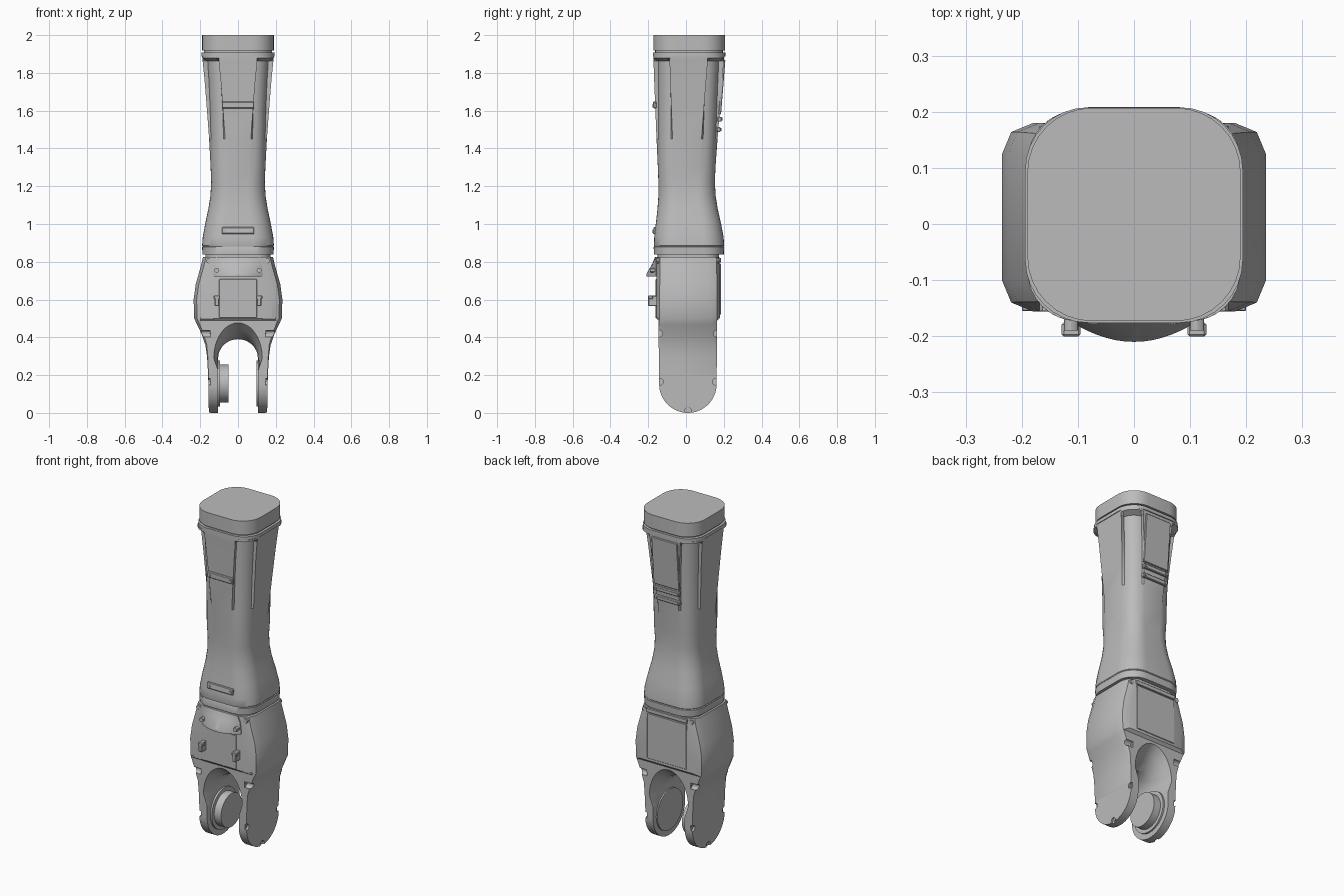
import bpy
import bmesh
from math import sin, cos, pi, radians
from mathutils import Matrix

cube = bpy.data.objects.get("Cube")
if cube:
    bpy.data.objects.remove(cube, do_unlink=True)

grey = bpy.data.materials.new("machine grey")
grey.use_nodes = True
tone = (0.5, 0.5, 0.5, 1)
grey.diffuse_color = tone
grey.node_tree.nodes["Principled BSDF"].inputs["Base Color"].default_value = tone


def finish(name, bm, angle=30):
    bmesh.ops.recalc_face_normals(bm, faces=bm.faces)
    mesh = bpy.data.meshes.new(name)
    bm.to_mesh(mesh)
    bm.free()
    mesh.materials.append(grey)
    obj = bpy.data.objects.new(name, mesh)
    bpy.context.collection.objects.link(obj)
    smooth(obj, angle)
    return obj


def smooth(obj, angle=30):
    bpy.ops.object.select_all(action='DESELECT')
    obj.select_set(True)
    bpy.context.view_layer.objects.active = obj
    bpy.ops.object.shade_smooth_by_angle(angle=radians(angle))


def loft(name, rings, angle=30):
    """Skin a list of equal-length point loops and cap both ends."""
    bm = bmesh.new()
    loops = [[bm.verts.new(p) for p in ring] for ring in rings]
    for a, b in zip(loops, loops[1:]):
        for i in range(len(a)):
            j = (i + 1) % len(a)
            bm.faces.new((a[i], a[j], b[j], b[i]))
    bm.faces.new(loops[0])
    bm.faces.new(loops[-1])
    return finish(name, bm, angle)


def section(z, hx, y0, y1, r, n=8, flute=0.0):
    """Rounded rectangle at height z; flute sinks the corners inward."""
    pts = []
    corners = ((1, 1), (-1, 1), (-1, -1), (1, -1))
    for q, (sx, sy) in enumerate(corners):
        cx, cy = sx * (hx - r), (y1 - r if sy > 0 else y0 + r)
        for k in range(n + 1):
            a = (q + k / n) * pi / 2
            push = flute if 0 < k < n else 0
            pts.append((cx + r * cos(a) - sx * push,
                        cy + r * sin(a) - sy * push, z))
    return pts


def box(name, centre, size, tilt=0.0, bevel=0.004):
    bm = bmesh.new()
    bmesh.ops.create_cube(bm, size=1)
    bmesh.ops.scale(bm, vec=size, verts=bm.verts)
    if bevel:
        bmesh.ops.bevel(bm, geom=bm.edges[:], offset=bevel, segments=1, affect='EDGES')
    bmesh.ops.transform(bm, verts=bm.verts,
                        matrix=Matrix.Translation(centre) @ Matrix.Rotation(tilt, 4, 'X'))
    return finish(name, bm)


def rod(name, centre, radius, depth, axis='X', sides=40):
    bm = bmesh.new()
    bmesh.ops.create_cone(bm, cap_ends=True, segments=sides, radius1=radius,
                          radius2=radius, depth=depth)
    turn = Matrix.Rotation(pi / 2, 4, 'Y' if axis == 'X' else 'X')
    bmesh.ops.transform(bm, verts=bm.verts, matrix=Matrix.Translation(centre) @ turn)
    return finish(name, bm)


def cut(obj, tool, mode='DIFFERENCE'):
    mod = obj.modifiers.new("cut", 'BOOLEAN')
    mod.operation, mod.object, mod.solver = mode, tool, 'EXACT'
    bpy.context.view_layer.objects.active = obj
    bpy.ops.object.modifier_apply(modifier=mod.name)
    bpy.data.objects.remove(tool, do_unlink=True)


# End cap and its flange
loft("end_cap", [section(z, 0.19, -0.173, 0.207, 0.115) for z in (1.918, 2.0)])
loft("cap_neck", [section(z, 0.18, -0.163, 0.195, 0.11) for z in (1.89, 1.925)])
loft("cap_flange", [section(z, 0.194, -0.176, 0.208, 0.112) for z in (1.888, 1.908)])

# Waisted arm shell with fluted corners: z, half width, front, back, radius, flute
arm = [(0.838, 0.188, -0.17, 0.2, 0.11, 0), (0.878, 0.19, -0.171, 0.202, 0.11, 0),
       (0.882, 0.187, -0.169, 0.199, 0.11, 0), (0.886, 0.19, -0.17, 0.202, 0.11, 0),
       (0.93, 0.187, -0.168, 0.199, 0.11, 0), (1.0, 0.174, -0.16, 0.186, 0.105, 0),
       (1.08, 0.157, -0.151, 0.168, 0.1, 0), (1.15, 0.146, -0.146, 0.157, 0.095, 0),
       (1.22, 0.142, -0.146, 0.153, 0.09, 0), (1.3, 0.145, -0.149, 0.156, 0.088, 0),
       (1.45, 0.153, -0.156, 0.167, 0.085, 0.008), (1.6, 0.164, -0.162, 0.179, 0.085, 0.015),
       (1.75, 0.176, -0.168, 0.191, 0.085, 0.021), (1.862, 0.187, -0.172, 0.2, 0.085, 0.025),
       (1.878, 0.189, -0.173, 0.202, 0.088, 0), (1.89, 0.19, -0.173, 0.202, 0.09, 0)]
loft("arm_shell", [section(z, hx, a, b, r, flute=f) for z, hx, a, b, r, f in arm], 35)
loft("arm_joint", [section(z, 0.172, -0.15, 0.175, 0.08) for z in (0.8, 0.85)])

# Faceted housing running down into the fork: z, half width, front, back, chamfer
housing = [(-0.02, 0.154, -0.16, 0.18, 0.02), (0.2, 0.158, -0.16, 0.18, 0.022),
           (0.3, 0.164, -0.16, 0.18, 0.026), (0.36, 0.173, -0.16, 0.18, 0.035),
           (0.42, 0.194, -0.16, 0.18, 0.042), (0.47, 0.218, -0.158, 0.18, 0.05),
           (0.5, 0.232, -0.156, 0.18, 0.052), (0.6, 0.235, -0.156, 0.18, 0.055),
           (0.68, 0.224, -0.155, 0.18, 0.055), (0.78, 0.196, -0.155, 0.178, 0.055),
           (0.826, 0.185, -0.154, 0.176, 0.055)]
body = loft("fork_housing", [section(z, hx, a, b, r, n=2) for z, hx, a, b, r in housing], 25)

# Side outline with a round lower end
cy, cz, rad = 0.01, 0.152, 0.152
outline = [(cy + rad * cos(pi + pi * i / 32), cz + rad * sin(pi + pi * i / 32))
           for i in range(33)]
outline += [(0.165, 0.49), (0.185, 0.51), (0.185, 0.9), (-0.16, 0.9), (-0.16, 0.505), (-0.146, 0.49)]
cut(body, loft("outline_tool", [[(x, y, z) for y, z in outline] for x in (-0.3, 0.3)]), 'INTERSECT')


# Flared arch between the two prongs
def arch(y, w, top):
    pts = [(-0.105, y, -0.1), (-0.105, y, 0.22)]
    pts += [(-w * cos(pi * i / 24), y, 0.29 + (top - 0.29) * sin(pi * i / 24)) for i in range(25)]
    return pts + [(0.105, y, 0.22), (0.105, y, -0.1)]


flare = [(-0.22, 0.142, 0.51), (-0.15, 0.13, 0.48), (-0.1, 0.117, 0.44), (-0.05, 0.108, 0.405),
         (0.01, 0.105, 0.39), (0.07, 0.108, 0.405), (0.12, 0.117, 0.44), (0.17, 0.13, 0.48),
         (0.24, 0.142, 0.51)]
cut(body, loft("arch_tool", [arch(*f) for f in flare]))

# Screw notches around the prong rims
for side in (-1, 1):
    for y, z in ((-0.142, 0.42), (0.164, 0.42), (-0.138, 0.165), (0.158, 0.165), (0.01, 0.01)):
        cut(body, rod("notch_tool", (side * 0.21, y, z), 0.018, 0.13, sides=12))
        rod("rim_screw", (side * 0.138, y * 0.93, z + 0.008), 0.01, 0.02, sides=10)
    # Upper corner bolts and the shoulder ledges
    for y in (-0.14, 0.16):
        rod("corner_bolt", (side * 0.155, y, 0.805), 0.014, 0.03, 'Y', 10)
    box("shoulder_ledge", (side * 0.165, -0.145, 0.5), (0.07, 0.02, 0.012), 0, 0.002)
smooth(body, 25)

# Pivot hub on the inside of the right prong, thin disc inside the left
rod("pivot_flange", (-0.105, cy, 0.155), 0.122, 0.02, sides=48)
rod("pivot_hub", (-0.08, cy, 0.155), 0.1, 0.06, sides=48)
rod("pivot_seat", (0.103, cy, 0.155), 0.122, 0.01, sides=48)

# Front hood: bowed wedge
def bow(z, half, depth):
    front = [(half * (i / 8 - 1), -0.16 - depth * (1 - (i / 8 - 1) ** 2), z) for i in range(17)]
    return front + [(half, -0.14, z), (-half, -0.14, z)]


loft("front_hood", [bow(0.722, 0.13, 0.05), bow(0.735, 0.132, 0.05),
                    bow(0.79, 0.125, 0.018), bow(0.826, 0.11, 0.004)])
box("front_panel", (0, -0.156, 0.605), (0.2, 0.01, 0.205), 0, 0.002)
for side in (-1, 1):
    rod("hood_screw", (side * 0.112, -0.175, 0.755), 0.013, 0.03, 'Y', 12)
    box("latch_body", (side * 0.112, -0.175, 0.593), (0.024, 0.05, 0.055))
    box("latch_head", (side * 0.112, -0.188, 0.612), (0.034, 0.025, 0.02))

# Back panel of the housing
box("rear_panel", (0, 0.18, 0.655), (0.26, 0.008, 0.27), 0, 0.002)
box("rear_lintel", (0, 0.178, 0.808), (0.27, 0.014, 0.024), 0, 0.002)

# Front straps with screws
for z, y, tilt in ((1.63, -0.165, 0.035), (0.965, -0.165, -0.12)):
    box("front_strap", (0, y, z), (0.172, 0.018, 0.036), tilt)
    for side in (-1, 1):
        rod("strap_screw", (side * 0.07, y - 0.009, z - 0.003), 0.009, 0.008, 'Y', 10)

# Rear service hatch and bars on the arm
box("rear_hatch", (0, 0.19, 1.725), (0.17, 0.014, 0.29), -0.079, 0.003)
for z, y in ((1.555, 0.178), (1.5, 0.173)):
    box("rear_bar", (0, y, z), (0.17, 0.022, 0.026), -0.079)
    for side in (-1, 1):
        rod("bar_screw", (side * 0.07, y + 0.011, z), 0.008, 0.008, 'Y', 10)
